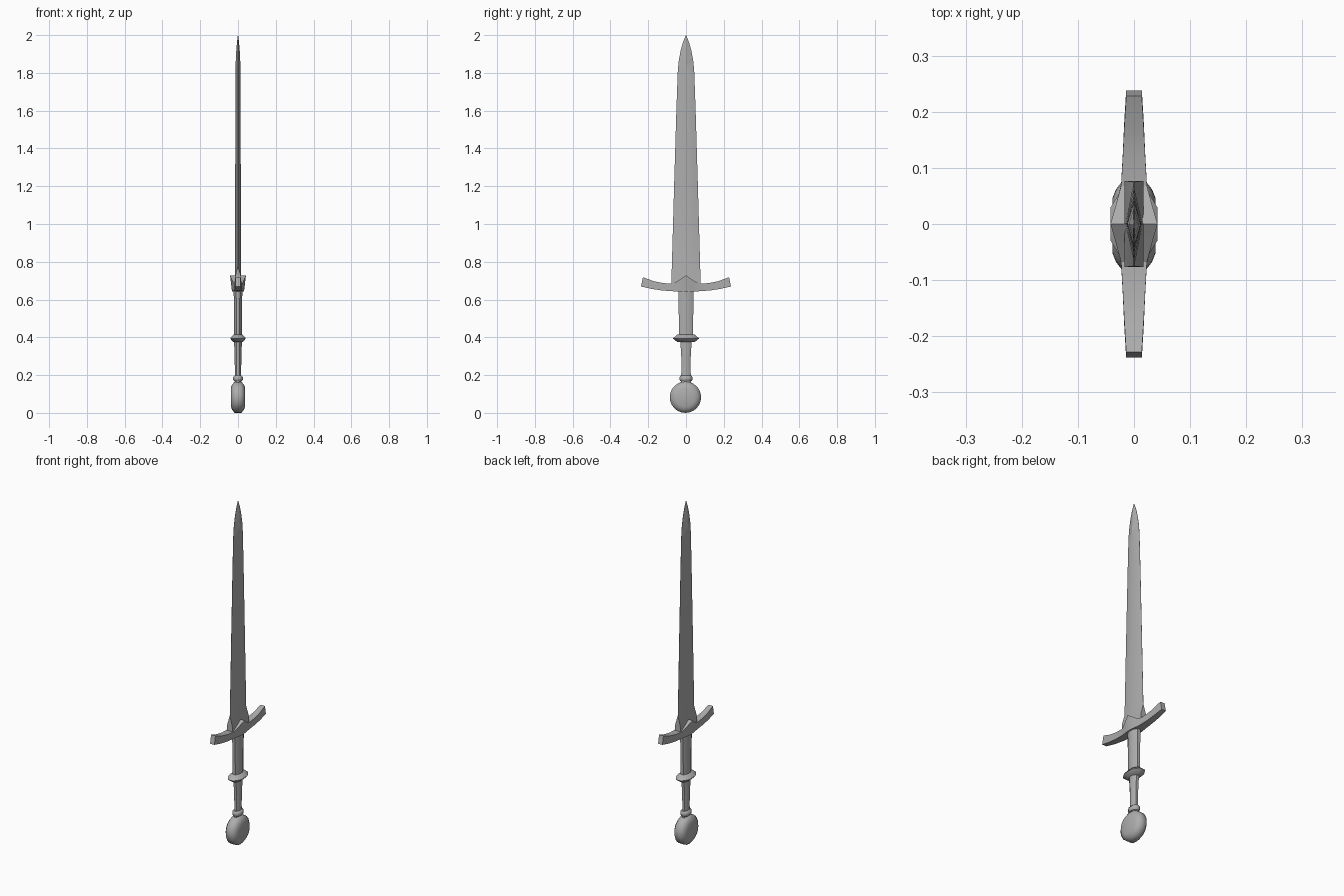
import bpy, bmesh, math

if "Cube" in bpy.data.objects:
    bpy.data.objects.remove(bpy.data.objects["Cube"])

steel = bpy.data.materials.new("dark_grey")
steel.diffuse_color = (0.42, 0.42, 0.42, 1)
steel.use_nodes = True
steel.node_tree.nodes["Principled BSDF"].inputs["Base Color"].default_value = steel.diffuse_color


def loft(name, rings, angle=30):
    """Skin a list of equal-length point rings and cap both ends."""
    bm = bmesh.new()
    loops = [[bm.verts.new(p) for p in ring] for ring in rings]
    n = len(loops[0])
    for a, b in zip(loops, loops[1:]):
        for i in range(n):
            j = (i + 1) % n
            bm.faces.new((a[i], a[j], b[j], b[i]))
    bm.faces.new(loops[0][::-1])
    bm.faces.new(loops[-1])
    bmesh.ops.remove_doubles(bm, verts=bm.verts, dist=1e-5)
    bmesh.ops.recalc_face_normals(bm, faces=bm.faces)
    me = bpy.data.meshes.new(name)
    bm.to_mesh(me)
    bm.free()
    me.materials.append(steel)
    ob = bpy.data.objects.new(name, me)
    bpy.context.collection.objects.link(ob)
    bpy.ops.object.select_all(action='DESELECT')
    bpy.context.view_layer.objects.active = ob
    ob.select_set(True)
    bpy.ops.object.shade_smooth_by_angle(angle=math.radians(angle))
    return ob


def oval_loft(name, profile, sides=8, angle=50):
    """Stack of flat-sided ovals from (z, half depth x, half width y)."""
    k = 1 / math.cos(math.pi / sides)
    turns = [2 * math.pi * (i + .5) / sides for i in range(sides)]
    return loft(name, [[(k * rx * math.cos(t), k * ry * math.sin(t), z) for t in turns]
                       for z, rx, ry in profile], angle)


# Blade: (z, half width, ridge half thickness, edge half thickness)
blade = [(0.65, .077, .017, .017), (0.715, .077, .017, .017), (0.775, .075, .0165, .0005),
         (1.2, .063, .015, .0005), (1.6, .051, .0135, .0005), (1.8, .044, .0125, .0005),
         (1.86, .039, .012, .0005), (1.92, .028, .009, .0005), (1.965, .015, .005, .0005),
         (2.0, .0008, .0008, .0004)]
loft("blade", [[(e, -w, z), (t, 0, z), (e, w, z), (-e, w, z), (-t, 0, z), (-e, -w, z)]
               for z, w, t, e in blade], 30)

# Crossguard: (top y, top z, top half depth, bottom y, bottom z, bottom half depth)
arm = [(0, .728, .042, 0, .643, .032), (.035, .704, .032, .035, .643, .028),
       (.068, .684, .023, .07, .644, .023), (.12, .687, .020, .125, .648, .020),
       (.17, .697, .0175, .18, .656, .0175), (.228, .718, .014, .238, .669, .014)]
stations = [(-a, b, c, -d, e, f) for a, b, c, d, e, f in arm[:0:-1]] + arm
loft("crossguard", [[(th, ty, tz), (-th, ty, tz), (-bh, by, bz), (bh, by, bz)]
                    for ty, tz, th, by, bz, bh in stations])

# Grip and its rings
oval_loft("upper_grip", [(.385, .020, .036), (.5, .021, .038), (.66, .023, .041)])
oval_loft("grip_ring", [(.374, .024, .045), (.394, .042, .070), (.415, .024, .045)])
oval_loft("lower_grip", [(.16, .017, .028), (.21, .016, .025), (.28, .018, .024),
                         (.395, .021, .031)])
oval_loft("pommel_collar", [(.168, .020, .030), (.176, .026, .034), (.189, .026, .034),
                            (.198, .018, .028)])

# Pommel: disc turned about the x axis from (x, radius)
pommel = [(-.038, .050), (-.032, .065), (-.018, .083), (.018, .083), (.032, .065), (.038, .050)]
loft("pommel", [[(x, r * math.cos(2 * math.pi * i / 24) - .003,
                  .083 + r * math.sin(2 * math.pi * i / 24)) for i in range(24)]
                for x, r in pommel], 60)
